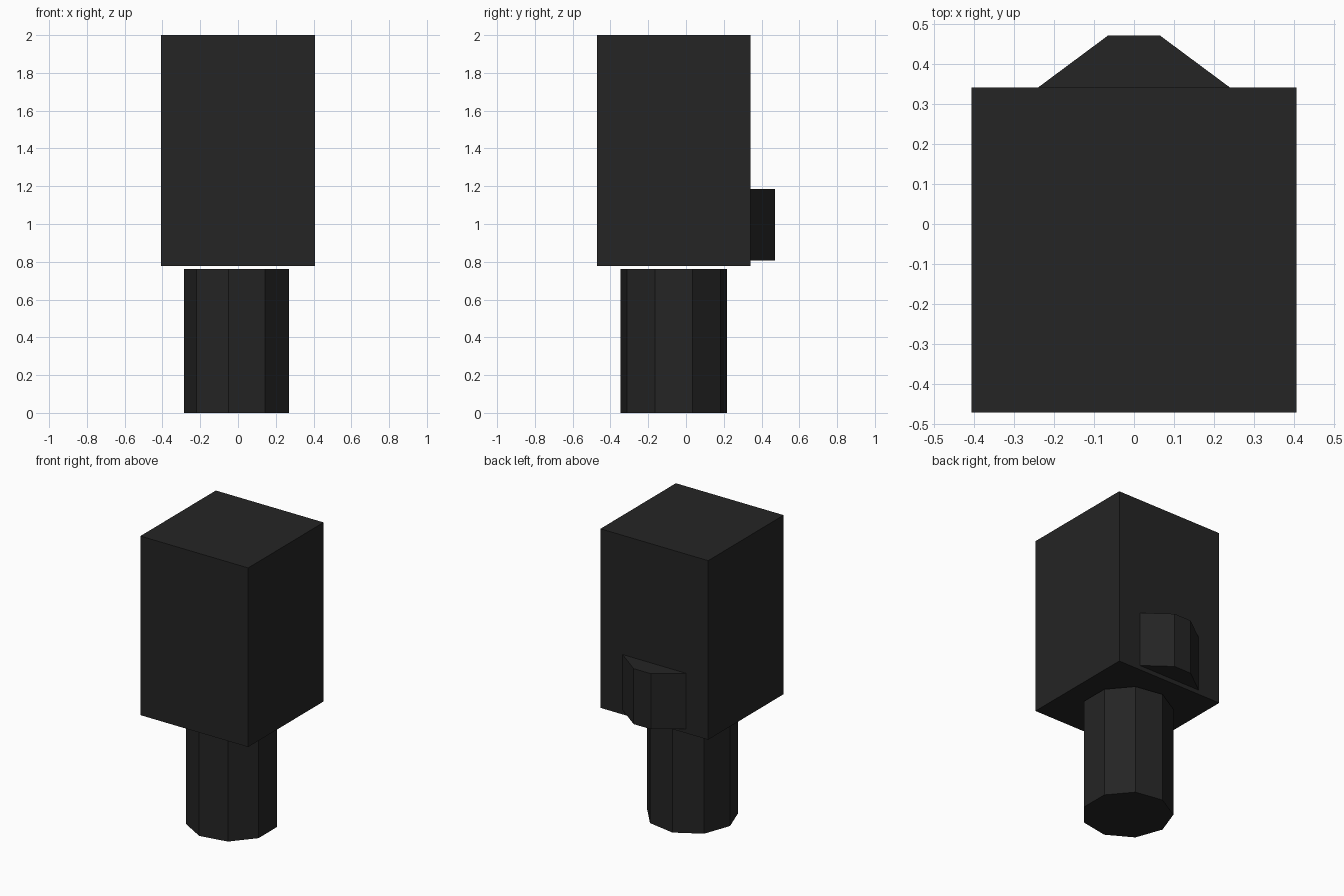
import bpy
import bmesh
import math

default = bpy.data.objects.get("Cube")
if default:
    bpy.data.objects.remove(default, do_unlink=True)

black = bpy.data.materials.new("soft black")
colour = (0.018, 0.018, 0.018, 1.0)
black.use_nodes = True
black.diffuse_color = colour
black.node_tree.nodes["Principled BSDF"].inputs["Base Color"].default_value = colour


def prism(name, outline, bottom, top):
    """Extrude a flat outline straight up into a closed solid."""
    bm = bmesh.new()
    base = bm.faces.new([bm.verts.new((x, y, bottom)) for x, y in outline])
    raised = bmesh.ops.extrude_face_region(bm, geom=[base], use_keep_orig=True)
    verts = [v for v in raised["geom"] if isinstance(v, bmesh.types.BMVert)]
    bmesh.ops.translate(bm, vec=(0, 0, top - bottom), verts=verts)
    bmesh.ops.recalc_face_normals(bm, faces=bm.faces)
    mesh = bpy.data.meshes.new(name)
    bm.to_mesh(mesh)
    bm.free()
    mesh.materials.append(black)
    obj = bpy.data.objects.new(name, mesh)
    bpy.context.collection.objects.link(obj)
    return obj


axis_y = -0.065   # shared vertical axis of the body and the stem
half = 0.407      # half width of the square body
back = axis_y + half

# Square main body
body = [(-half, axis_y - half), (half, axis_y - half), (half, back), (-half, back)]
prism("main_body", body, 0.777, 2.0)

# Nine-sided stem, standing just clear of the body
sides, radius = 9, 0.287
stem = [(radius * math.cos(math.pi + math.tau * i / sides),
         axis_y + radius * math.sin(math.pi + math.tau * i / sides))
        for i in range(sides)]
prism("stem", stem, 0.0, 0.761)

# Bevelled block on the back face
block = [(0.24, back), (0.065, 0.472), (-0.065, 0.472), (-0.24, back)]
prism("back_block", block, 0.807, 1.186)
